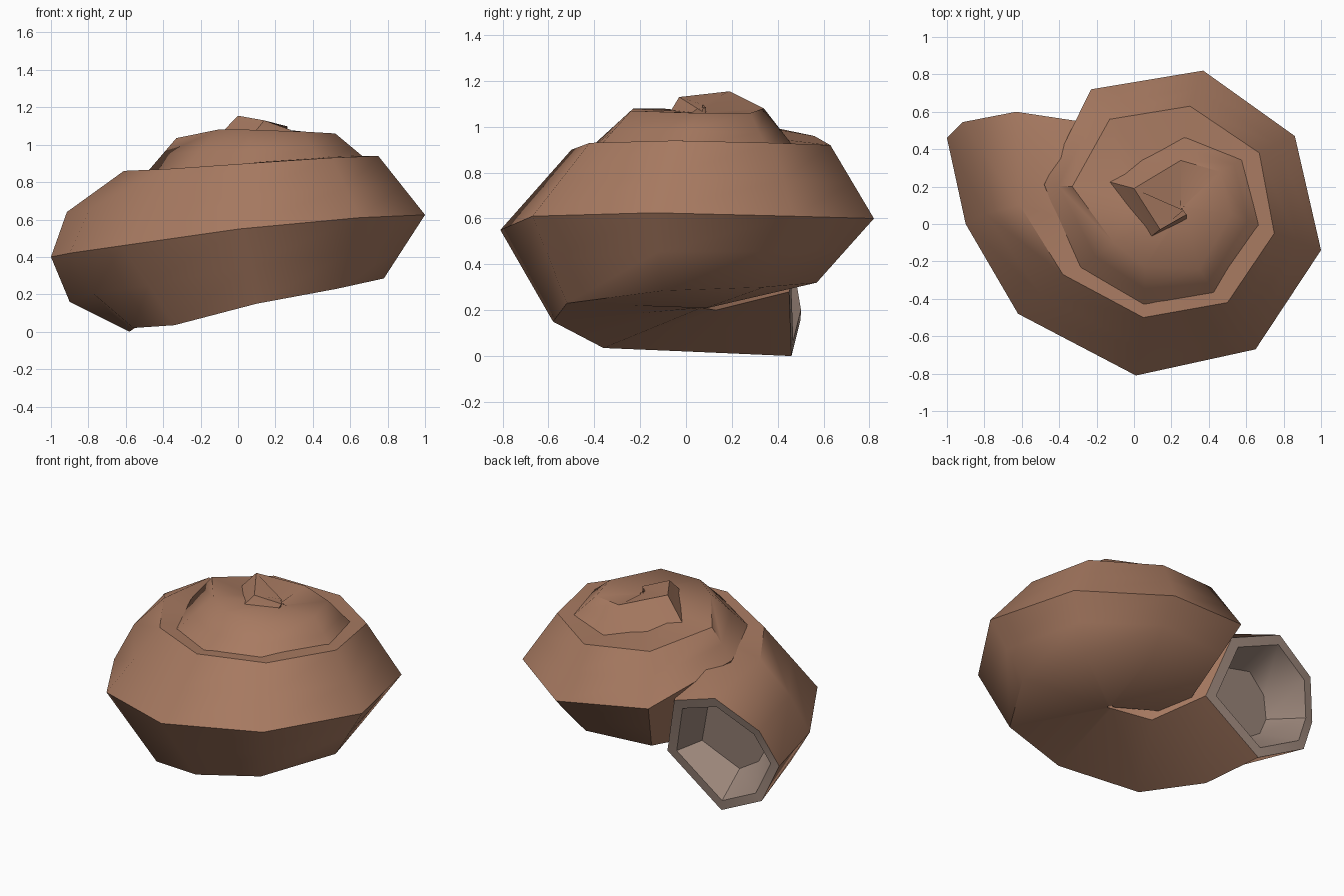
import bpy, bmesh, math
from mathutils import Vector as V

old = bpy.data.objects.get("Cube")
if old:
    bpy.data.objects.remove(old)


def material(name, rgb):
    m = bpy.data.materials.new(name)
    m.use_nodes = True
    m.diffuse_color = (*rgb, 1)
    m.node_tree.nodes["Principled BSDF"].inputs["Base Color"].default_value = (*rgb, 1)
    return m


brown = material("shell brown", (.39, .195, .12))
grey = material("mouth grey", (.345, .25, .205))

# Outer ridge of the coil, from the mouth to the tip, eight stations per turn
ridge = [(-1, .46, .4), (-.9, 0, .42), (-.62, -.48, .46), (.01, -.81, .55),
         (.65, -.67, .61), (1, -.14, .625), (.86, .47, .61), (.37, .82, .6),
         (-.23, .72, .67), (-.48, .21, .86), (-.3, -.25, .85), (.05, -.46, .87),
         (.44, -.39, .9), (.7, -.02, .91), (.61, .36, .89), (.27, .48, .9),
         (-.15, .23, 1), (.06, -.09, 1.03), (.28, 0, 1.04)]
# Upper shoulder of the coil
shoulder = [(-.63, .6, .8), (-.61, .1, .86), (-.38, -.27, .87), (.05, -.5, .9),
            (.5, -.42, .93), (.75, -.05, .94), (.67, .38, .93), (.3, .63, .92),
            (-.13, .56, .96), (-.33, .2, 1.035), (-.11, -.1, 1.08), (.06, -.23, 1.08),
            (.35, -.24, 1.07), (.52, .05, 1.06), (.46, .28, 1.06), (.25, .34, 1.08),
            (0, .19, 1.155), (.14, -.03, 1.13), (.28, .05, 1.08)]
# Lower edge of the first turn; later turns are buried
keel = [(-.58, .46, 0), (-.56, 0, .02), (-.34, -.36, .035), (.1, -.58, .15),
        (.53, -.52, .23), (.78, -.1, .285), (.67, .34, .3), (.33, .57, .32),
        (-.1, .5, .31), (-.2, .2, .28)]


def toward_axis(p, t, z):
    q = V(p).lerp(V((.25, .08, 0)), t)
    q.z = z
    return q


def section(k):
    r, s = V(ridge[k]), V(shoulder[k])
    b = V(keel[k]) if k < len(keel) else toward_axis(r, .4, r.z - .1)
    bulge = (1, .4)[k] if k < 2 else 0
    upper = (r + s) / 2 + bulge * V((-.1, .015, .04))
    lower = (r + b) / 2 + bulge * V((-.11, .04, -.04))
    inner_top = toward_axis(s, .55 if k < 10 else 1.06, s.z if k < 10 else s.z * .5 + .52)
    inner_low = toward_axis(b, .97, .21 if k < 10 else b.z)
    if k == 0:
        inner_top, inner_low = V((-.3, .55, .68)), V((-.18, .45, .28))
    elif k == 1:
        inner_low = V((-.03, .13, .2))
    return [inner_top, s, upper, r, lower, b, inner_low]


def skin(name, rings, mats, grey_from):
    bm = bmesh.new()
    loops = [[bm.verts.new(p) for p in ring] for ring in rings]
    for j, (a, b) in enumerate(zip(loops, loops[1:])):
        for i in range(len(a)):
            n = (i + 1) % len(a)
            f = bm.faces.new((a[i], a[n], b[n], b[i]))
            f.material_index = int(j >= grey_from)
    bm.faces.new(loops[0])
    bm.faces.new(loops[-1]).material_index = 1
    bmesh.ops.recalc_face_normals(bm, faces=bm.faces)
    mesh = bpy.data.meshes.new(name)
    bm.to_mesh(mesh)
    bm.free()
    for m in mats:
        mesh.materials.append(m)
    ob = bpy.data.objects.new(name, mesh)
    bpy.context.collection.objects.link(ob)
    bpy.ops.object.select_all(action="DESELECT")
    ob.select_set(True)
    bpy.context.view_layer.objects.active = ob
    bpy.ops.object.shade_smooth_by_angle(angle=math.radians(50))


def shrink(ring, t):
    mid = sum(ring, V()) / len(ring)
    return [p.lerp(mid, t) for p in ring]


# Coiled tube from tip to mouth, then the rim and the shallow hollow behind it
rings = [section(k) for k in reversed(range(len(ridge)))]
rim = shrink(section(0), .16)
throat = [a.lerp(b, .45) for a, b in zip(shrink(section(0), .45), shrink(section(1), .45))]
skin("coiled_shell", rings + [rim, throat], [brown, grey], len(rings) - 1)
